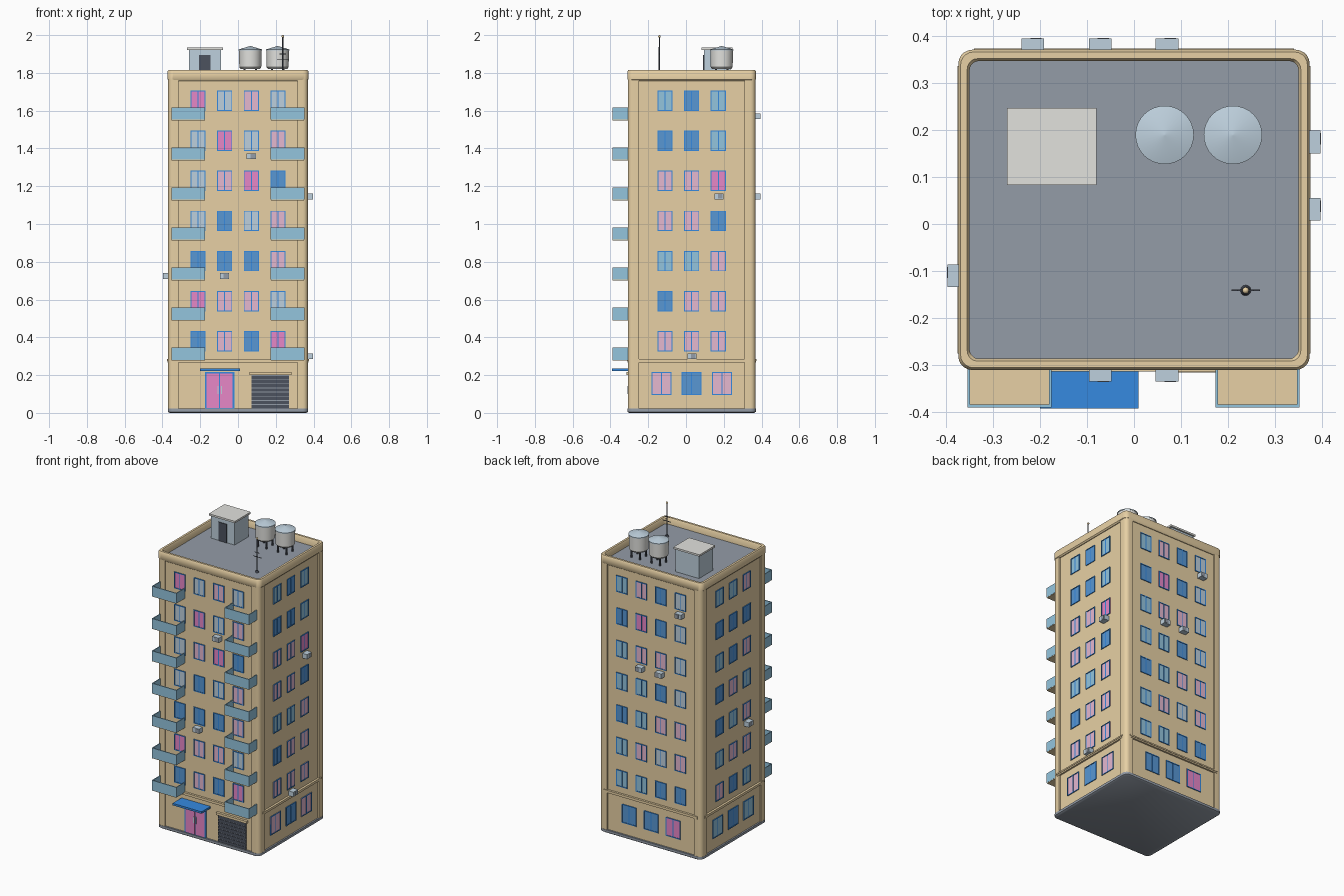
import bpy, bmesh, math
from mathutils import Vector, Matrix

if "Cube" in bpy.data.objects:
    bpy.data.objects.remove(bpy.data.objects["Cube"])


def srgb(r, g, b):
    f = lambda c: (c / 255 / 12.92) if c < 10 else ((c / 255 + 0.055) / 1.055) ** 2.4
    return (f(r), f(g), f(b), 1.0)


COLOURS = {
    "wall_tan": (232, 209, 165), "dark_grey": (76, 82, 94), "roof_grey": (148, 156, 167),
    "bright_blue": (54, 138, 224), "glass_blue": (88, 151, 212), "curtain_pink": (236, 138, 204),
    "curtain_pale_pink": (230, 184, 208), "pale_blue_grey": (190, 208, 221),
    "light_blue": (148, 197, 222), "light_grey": (226, 226, 222),
}
MATS = []
for name, rgb in COLOURS.items():
    m = bpy.data.materials.new(name)
    m.diffuse_color = srgb(*rgb)
    m.use_nodes = True
    m.node_tree.nodes["Principled BSDF"].inputs["Base Color"].default_value = m.diffuse_color
    MATS.append(m)
TAN, DARK, ROOF, BLUE, GLASS, PINK, ROSE, PALE, SKY, LIGHT = range(10)

CY = 0.03                       # centre of the tower in y
HX, HY = 0.361, 0.329           # wall half sizes
# facade: outward normal, distance of wall plane
SIDES = {"front": ((0, -1), HY - CY), "back": ((0, 1), HY + CY),
         "right": ((1, 0), HX), "left": ((-1, 0), HX)}


def finish(name, bm, smooth=False):
    me = bpy.data.meshes.new(name)
    bmesh.ops.recalc_face_normals(bm, faces=bm.faces)
    bm.to_mesh(me)
    bm.free()
    for m in MATS:
        me.materials.append(m)
    ob = bpy.data.objects.new(name, me)
    bpy.context.collection.objects.link(ob)
    if smooth:
        bpy.context.view_layer.objects.active = ob
        ob.select_set(True)
        bpy.ops.object.shade_smooth_by_angle(angle=math.radians(40))
        ob.select_set(False)
    return ob


def paint(geo, mat):
    for f in {f for v in geo["verts"] for f in v.link_faces}:
        f.material_index = mat


def box(bm, lo, hi, mat):
    lo, hi = Vector(lo), Vector(hi)
    mtx = Matrix.Translation((lo + hi) / 2) @ Matrix.Diagonal((*(hi - lo), 1))
    paint(bmesh.ops.create_cube(bm, size=1, matrix=mtx), mat)


def wall_box(bm, side, u, z, w, h, d0, d1, mat):
    """Box on a facade: centred at u, bottom z, reaching from depth d0 to d1."""
    (nx, ny), dist = SIDES[side]
    a, b = sorted(((dist + d0) * (nx + ny), (dist + d1) * (nx + ny)))
    if nx:
        box(bm, (a, u - w / 2, z), (b, u + w / 2, z + h), mat)
    else:
        box(bm, (u - w / 2, a, z), (u + w / 2, b, z + h), mat)


def cone(bm, x, y, z0, z1, r0, r1, mat, n=32):
    paint(bmesh.ops.create_cone(bm, cap_ends=True, segments=n, radius1=r0, radius2=r1, depth=z1 - z0,
                                matrix=Matrix.Translation((x, y, (z0 + z1) / 2))), mat)


def rounded_loop(hx, hy, r, n=5):
    pts = []
    for k, (sx, sy) in enumerate(((1, 1), (-1, 1), (-1, -1), (1, -1))):
        for i in range(n + 1):
            a = math.pi / 2 * (k + i / n)
            pts.append((sx * (hx - r) + r * math.cos(a), CY + sy * (hy - r) + r * math.sin(a)))
    return pts


def loft(bm, rings, mat, cap=True, closed=False):
    """Skin rounded rectangles given as (half x, half y, radius, z)."""
    loops = [[bm.verts.new((x, y, z)) for x, y in rounded_loop(hx, hy, r)] for hx, hy, r, z in rings]
    pairs = list(zip(loops, loops[1:])) + ([(loops[-1], loops[0])] if closed else [])
    for a, b in pairs:
        for i in range(len(a)):
            j = (i + 1) % len(a)
            bm.faces.new((a[i], a[j], b[j], b[i])).material_index = mat
    if cap:
        for l in (loops[0], loops[-1]):
            bm.faces.new(l).material_index = mat


# plinth
bm = bmesh.new()
loft(bm, [(0.362, 0.332, 0.03, 0), (0.371, 0.34, 0.03, 0.006), (0.371, 0.34, 0.03, 0.022)], ROOF)
finish("plinth", bm, True)

# main walls
bm = bmesh.new()
box(bm, (-HX, CY - HY, 0.02), (HX, CY + HY, 1.765), TAN)
finish("walls", bm)

# corner pillars
bm = bmesh.new()
for sx in (-1, 1):
    for sy in (-1, 1):
        xs = sorted((sx * 0.315, sx * 0.37))
        ys = sorted((CY + sy * 0.28, CY + sy * 0.338))
        box(bm, (xs[0], ys[0], 0.02), (xs[1], ys[1], 1.77), TAN)
edges = [e for e in bm.edges if abs(e.verts[0].co.z - e.verts[1].co.z) > 1
         and abs(e.verts[0].co.x) > 0.36 and abs(e.verts[0].co.y - CY) > 0.33]
bmesh.ops.bevel(bm, geom=edges, offset=0.026, segments=5, affect='EDGES', profile=0.5)
finish("corner_pillars", bm, True)

# parapet ring and roof deck
bm = bmesh.new()
loft(bm, [(0.366, 0.334, 0.03, 1.758), (0.373, 0.34, 0.03, 1.766), (0.373, 0.34, 0.03, 1.808),
          (0.368, 0.335, 0.027, 1.815), (0.354, 0.321, 0.022, 1.815), (0.349, 0.316, 0.02, 1.808),
          (0.349, 0.316, 0.02, 1.76)], TAN, cap=False, closed=True)
finish("parapet", bm, True)
bm = bmesh.new()
loft(bm, [(0.352, 0.319, 0.02, 1.76), (0.352, 0.319, 0.02, 1.772)], ROOF)
finish("roof_deck", bm)

# moulding above the ground floor
bm = bmesh.new()
for side in SIDES:
    c, w = (0, 0.68) if side in ("front", "back") else (CY, 0.61)
    wall_box(bm, side, c, 0.266, w, 0.009, -0.01, 0.011, TAN)
    wall_box(bm, side, c, 0.275, w, 0.009, -0.01, 0.014, TAN)
finish("moulding", bm)


# windows: pane with a thin frame and a centre bar
def window(bm, side, u, z, w, h, glass):
    t = 0.005
    wall_box(bm, side, u, z, w, h, -0.01, 0.002, glass)
    for s in (-1, 1):
        wall_box(bm, side, u + s * (w - t) / 2, z, t, h, -0.01, 0.005, BLUE)
    wall_box(bm, side, u, z, t, h, -0.01, 0.0035, BLUE)
    for zz in (z, z + h - t):
        wall_box(bm, side, u, zz, w, t, -0.01, 0.005, BLUE)


KEY = {"B": GLASS, "P": PINK, "R": ROSE, "G": PALE, "L": SKY}
# glass and curtain pattern, top floor first, lowest u first
PATTERN = {
    "front": "PGRG GPGR GRPB GBGR BBBR PRRG BRBP",
    "right": "LBL BBL RRP RRB LLR BRR RRR",
    "back": "GBRL GBPB GRRL GBLL RRLB RGRL BBLL",
    "left": "RLL BBB RBL LRB RLB RRL LBR",
}
GROUND = {"right": "RBR", "back": "PBB", "left": "LBL"}
for side, rows in PATTERN.items():
    bm = bmesh.new()
    mid = 0 if side in ("front", "back") else CY
    for r, row in enumerate(rows.split()):
        for c, k in enumerate(row):
            u = mid + (c - (len(row) - 1) / 2) * 0.141
            window(bm, side, u, 0.326 + 0.212 * (6 - r), 0.08, 0.108, KEY[k])
    for c, k in enumerate(GROUND.get(side, "")):
        window(bm, side, mid + (c - 1) * 0.16, 0.095, 0.106, 0.122, KEY[k])
    finish(side + "_windows", bm)

# balconies: floor slab with three rail panels
bm = bmesh.new()
y0, y1 = -0.388, CY - HY + 0.005
for x0, x1 in ((-0.352, -0.176), (0.174, 0.35)):
    for i in range(7):
        z = 0.277 + 0.212 * i
        box(bm, (x0, y0, z), (x1, y1, z + 0.01), TAN)
        box(bm, (x0 - 0.001, y0 - 0.001, z + 0.004), (x1 + 0.001, y0 + 0.005, z + 0.068), SKY)
        for x in (x0 - 0.001, x1 - 0.004):
            box(bm, (x, y0, z + 0.004), (x + 0.005, y1, z + 0.068), SKY)
finish("balconies", bm)

# entrance door with frame, handles and awning
bm = bmesh.new()
wall_box(bm, "front", -0.097, 0.02, 0.156, 0.197, -0.01, 0.006, BLUE)
for s in (-1, 1):
    wall_box(bm, "front", -0.097 + s * 0.036, 0.025, 0.066, 0.184, 0, 0.0075, PINK)
    wall_box(bm, "front", -0.097 + s * 0.009, 0.1, 0.006, 0.042, 0, 0.012, PALE)
finish("entrance_door", bm)
bm = bmesh.new()
box(bm, (-0.2, -0.392, 0.223), (0.01, CY - HY + 0.005, 0.236), BLUE)
finish("awning", bm)

# roller shutter with slats and housing
bm = bmesh.new()
wall_box(bm, "front", 0.171, 0.02, 0.2, 0.182, -0.01, 0.004, ROOF)
for i in range(8):
    wall_box(bm, "front", 0.171, 0.024 + i * 0.022, 0.2, 0.018, 0, 0.007, DARK)
wall_box(bm, "front", 0.171, 0.2, 0.222, 0.016, -0.01, 0.016, TAN)
finish("roller_shutter", bm)

# air conditioners
bm = bmesh.new()
for side, u, z in (("front", 0.07, 1.358), ("front", -0.072, 0.724), ("right", 0.174, 1.146),
                   ("right", 0.031, 0.299), ("left", -0.11, 0.724), ("back", -0.215, 1.57),
                   ("back", -0.072, 1.146), ("back", 0.07, 1.146)):
    wall_box(bm, side, u, z - 0.015, 0.048, 0.031, -0.005, 0.035, PALE)
    wall_box(bm, side, u + 0.007, z - 0.011, 0.024, 0.023, 0.03, 0.036, ROOF)
finish("air_conditioners", bm)

# rooftop shed
bm = bmesh.new()
box(bm, (-0.26, 0.094, 1.77), (-0.09, 0.236, 1.926), PALE)
box(bm, (-0.27, 0.083, 1.922), (-0.08, 0.246, 1.934), LIGHT)
box(bm, (-0.206, 0.09, 1.77), (-0.146, 0.1, 1.894), DARK)
finish("roof_shed", bm)

# water tanks on legs with conical lids
bm = bmesh.new()
for x in (0.065, 0.21):
    cone(bm, x, 0.189, 1.82, 1.83, 0.05, 0.058, LIGHT)
    cone(bm, x, 0.189, 1.83, 1.92, 0.058, 0.06, LIGHT)
    cone(bm, x, 0.189, 1.918, 1.924, 0.062, 0.062, PALE)
    cone(bm, x, 0.189, 1.924, 1.942, 0.062, 0.002, PALE)
    for k in range(4):
        a = math.pi / 4 + k * math.pi / 2
        cone(bm, x + 0.043 * math.cos(a), 0.189 + 0.043 * math.sin(a), 1.77, 1.824, 0.006, 0.006, DARK, 8)
finish("water_tanks", bm, True)

# antenna mast with crossbars and a ball tip
bm = bmesh.new()
ax, ay = 0.237, -0.141
cone(bm, ax, ay, 1.77, 1.782, 0.012, 0.008, DARK, 12)
cone(bm, ax, ay, 1.78, 1.992, 0.004, 0.003, DARK, 8)
for z, w in ((1.872, 0.03), (1.9, 0.018)):
    box(bm, (ax - w, ay - 0.0015, z - 0.0015), (ax + w, ay + 0.0015, z + 0.0015), DARK)
paint(bmesh.ops.create_uvsphere(bm, u_segments=12, v_segments=8, radius=0.007,
                                matrix=Matrix.Translation((ax, ay, 1.993))), TAN)
finish("antenna", bm, True)
